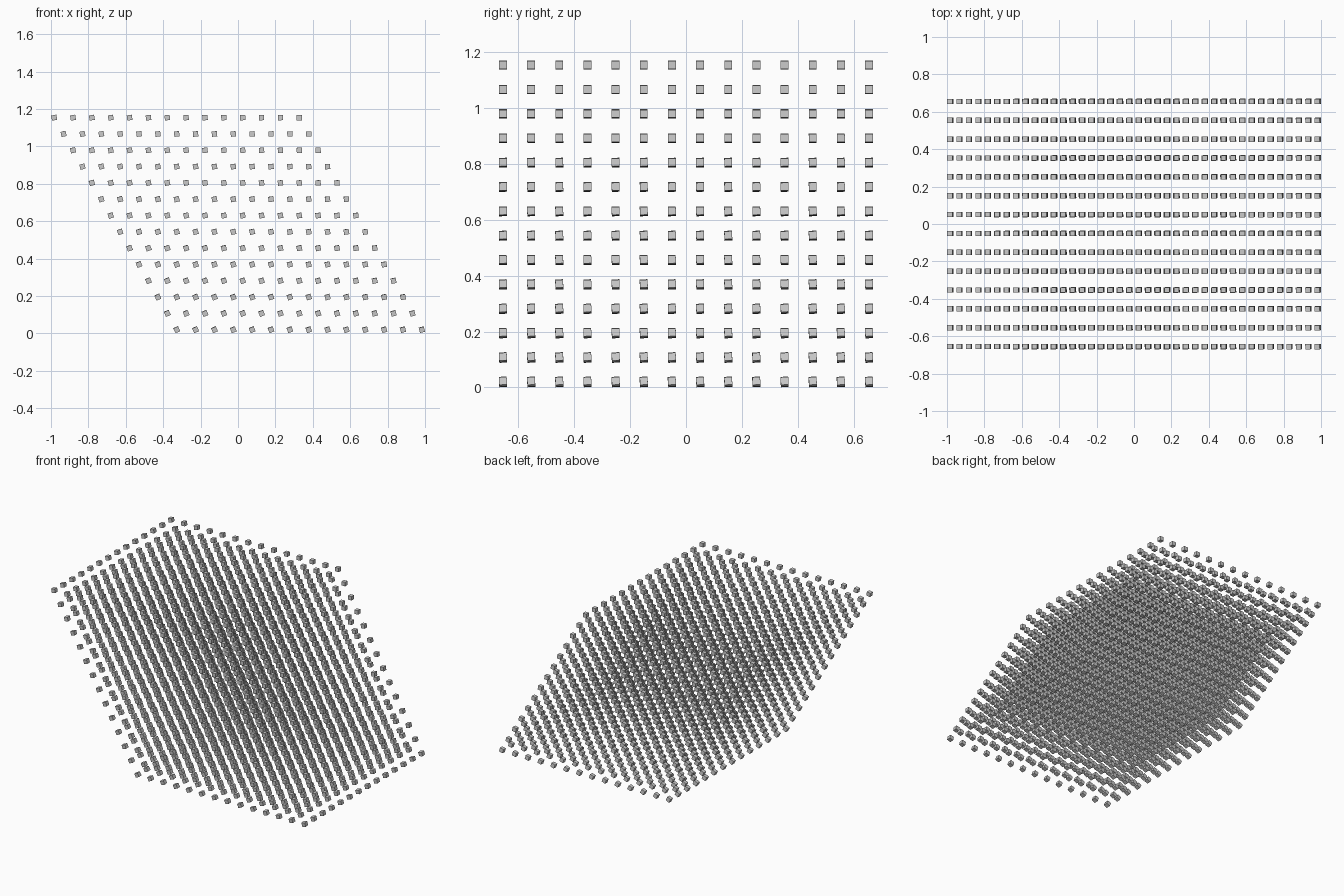
import bpy
import bmesh
from math import radians
from mathutils import Euler, Matrix, Vector

default = bpy.data.objects.get("Cube")
if default:
    bpy.data.objects.remove(default, do_unlink=True)

COUNT = 14
LAST = COUNT - 1
STEP = 0.1008               # spacing along x and y
LAYER = 0.0872              # spacing between layers
SIZE = 0.028
BASE = 0.020                # centre height of the lowest layer


def cube_matrix(column, row, layer):
    """Place one cube in the leaning lattice, turning more towards the lower left."""
    mid = LAST / 2
    position = Vector((
        (column - mid) * STEP - (layer - mid) * STEP / 2,
        (row - mid) * STEP,
        BASE + layer * LAYER,
    ))
    depth = 1 - layer / LAST
    across = 1 - column / LAST
    turn = Euler((radians(4) * depth, -radians(14 * depth + 11 * across), 0))
    return Matrix.Translation(position) @ turn.to_matrix().to_4x4()


# One object per horizontal layer of small cubes
for layer in range(COUNT):
    bm = bmesh.new()
    for column in range(COUNT):
        for row in range(COUNT):
            bmesh.ops.create_cube(bm, size=SIZE, matrix=cube_matrix(column, row, layer))
    name = f"cube_layer_{layer + 1}"
    mesh = bpy.data.meshes.new(name)
    bm.to_mesh(mesh)
    bm.free()
    bpy.context.collection.objects.link(bpy.data.objects.new(name, mesh))
